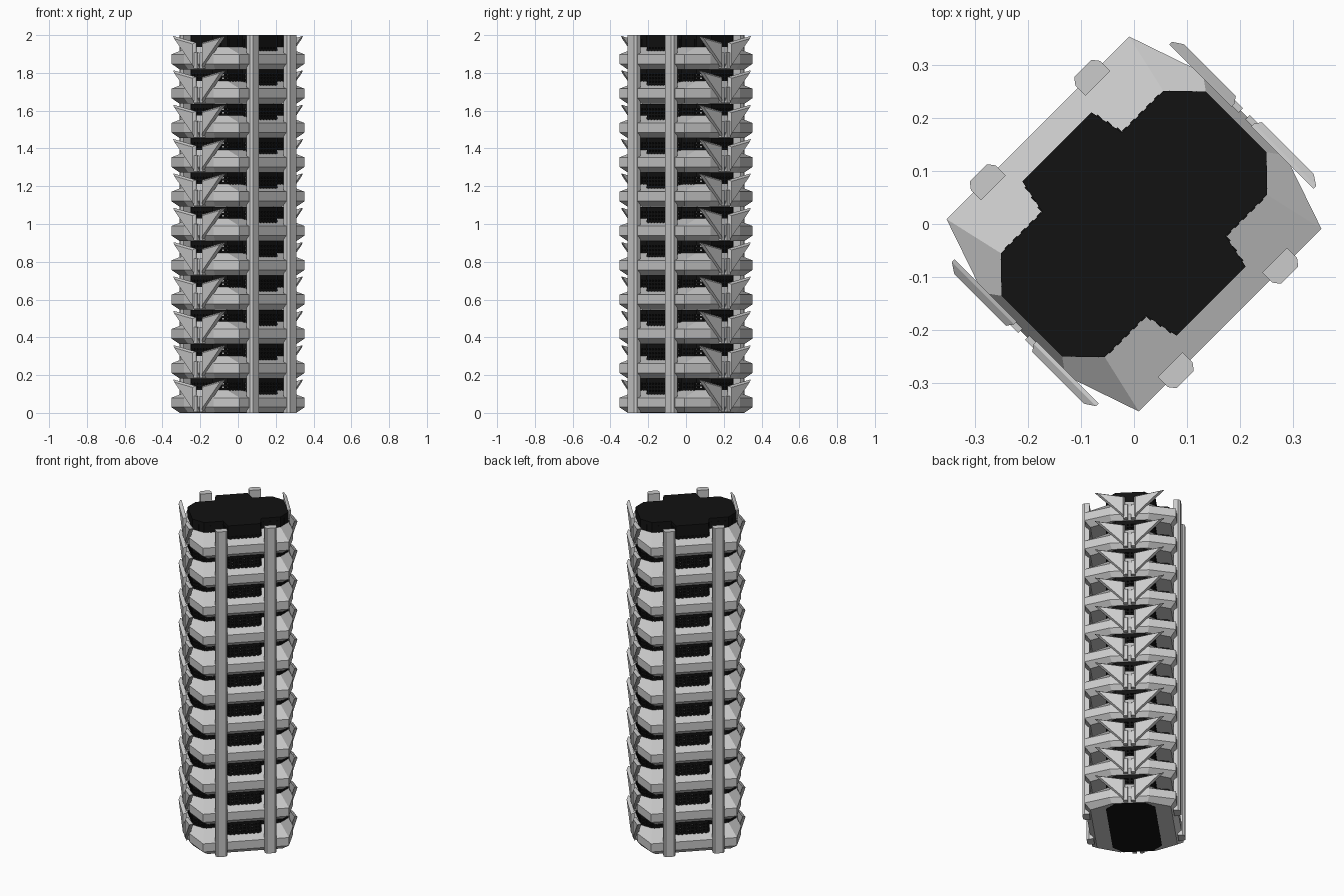
import bpy, bmesh
from math import pi, hypot
from mathutils import Matrix, Vector

if "Cube" in bpy.data.objects:
    bpy.data.objects.remove(bpy.data.objects["Cube"])

FLOORS = 11
P = 2.0 / FLOORS          # storey height

black = bpy.data.materials.new("black")
black.diffuse_color = (0.006, 0.006, 0.006, 1)
black.use_nodes = True
black.node_tree.nodes["Principled BSDF"].inputs["Base Color"].default_value = black.diffuse_color


def loft(bm, rings):
    """Bridge closed rings of 3D points and cap both ends."""
    vs = [[bm.verts.new(p) for p in r] for r in rings]
    n = len(vs[0])
    for a, b in zip(vs, vs[1:]):
        for i in range(n):
            j = (i + 1) % n
            bm.faces.new((a[i], a[j], b[j], b[i]))
    bm.faces.new(vs[0][::-1])
    bm.faces.new(vs[-1])


def prism(bm, pts, z0, z1):
    loft(bm, [[(u, v, z) for u, v in pts] for z in (z0, z1)])


def box(bm, u0, u1, v0, v1, z0, z1):
    prism(bm, [(u0, v0), (u1, v0), (u1, v1), (u0, v1)], z0, z1)


def finish(bm, name, mat=None):
    """The plan is laid out square and turned 45 degrees here."""
    bmesh.ops.recalc_face_normals(bm, faces=bm.faces)
    bm.transform(Matrix.Rotation(pi / 4, 4, 'Z'))
    me = bpy.data.meshes.new(name)
    bm.to_mesh(me)
    bm.free()
    if mat:
        me.materials.append(mat)
    ob = bpy.data.objects.new(name, me)
    bpy.context.collection.objects.link(ob)


def four(q):
    """Mirror a quarter outline into a full closed outline."""
    m = [(-u, v) for u, v in reversed(q)]
    half = q + m
    return half + [(-u, -v) for u, v in half]


def octagon(a, b, c, d):
    return four([(a, b), (c, d)])


# plan outlines
core = four([(.272, .081), (.216, .138), (.106, .138), (.092, .205)])
inner = four([(.255, .075), (.208, .123), (.092, .123), (.078, .190)])
outer = octagon(.293, .11, .243, .256)
under = octagon(.272, .10, .213, .225)
crown = octagon(.272, .081, .216, .138)

# sloped floor slabs
bm = bmesh.new()
for i in range(FLOORS):
    z = i * P
    loft(bm, [[(u, v, z + h) for u, v in ring] for ring, h in
              ((under, .001), (outer, .03), (outer, .08), (crown, .12))])
finish(bm, "floor_slabs")

# inner shaft behind the lattice
bm = bmesh.new()
prism(bm, inner, .01, 1.98)
finish(bm, "inner_shaft")

# black ceilings, rails and mullions of each storey
bm = bmesh.new()
for i in range(FLOORS):
    z = i * P
    prism(bm, core, z + (.115 if i == FLOORS - 1 else .158), z + P)
    for h in (.082, .101, .120, .139):
        prism(bm, core, z + h, z + h + .011)
    for a, b in zip(core, core[1:] + core[:1]):
        a, b = Vector(a), Vector(b)
        n = max(1, round((b - a).length / .024))
        for k in range(n):
            c = a.lerp(b, (k + .5) / n) * .97
            box(bm, c.x - .006, c.x + .006, c.y - .006, c.y + .006,
                z + .08, z + .16)
finish(bm, "window_lattice", black)

# black underside plate
bm = bmesh.new()
prism(bm, crown, 0, .01)
finish(bm, "base_plate", black)

# full-height columns on the two wide sides
bm = bmesh.new()
for s in (-1, 1):
    for t in (-1, 1):
        prism(bm, [(s * .106, t * .235), (s * .106, t * .262),
                   (s * .116, t * .275), (s * .162, t * .275),
                   (s * .172, t * .262), (s * .172, t * .235)], 0, 2)
finish(bm, "columns")

# pointed fins on the two narrow sides
bm = bmesh.new()
back = [(.026, .006), (.192, .176), (.026, .142)]
front = [(.035, .022), (.172, .163), (.035, .135)]
for i in range(FLOORS):
    z = i * P
    for s in (-1, 1):
        for t in (-1, 1):
            loft(bm, [[(s * u, t * v, z + h) for v, h in ring]
                      for ring, u in ((back, .286), (back, .293), (front, .306))])
finish(bm, "fins")

# brackets holding the fins
bm = bmesh.new()
for i in range(FLOORS):
    z = i * P
    for s in (-1, 1):
        for t in (-1, 1):
            box(bm, *sorted((s * .25, s * .299)), *sorted((t * .009, t * .033)),
                z + .004, z + .09)
finish(bm, "fin_brackets")
